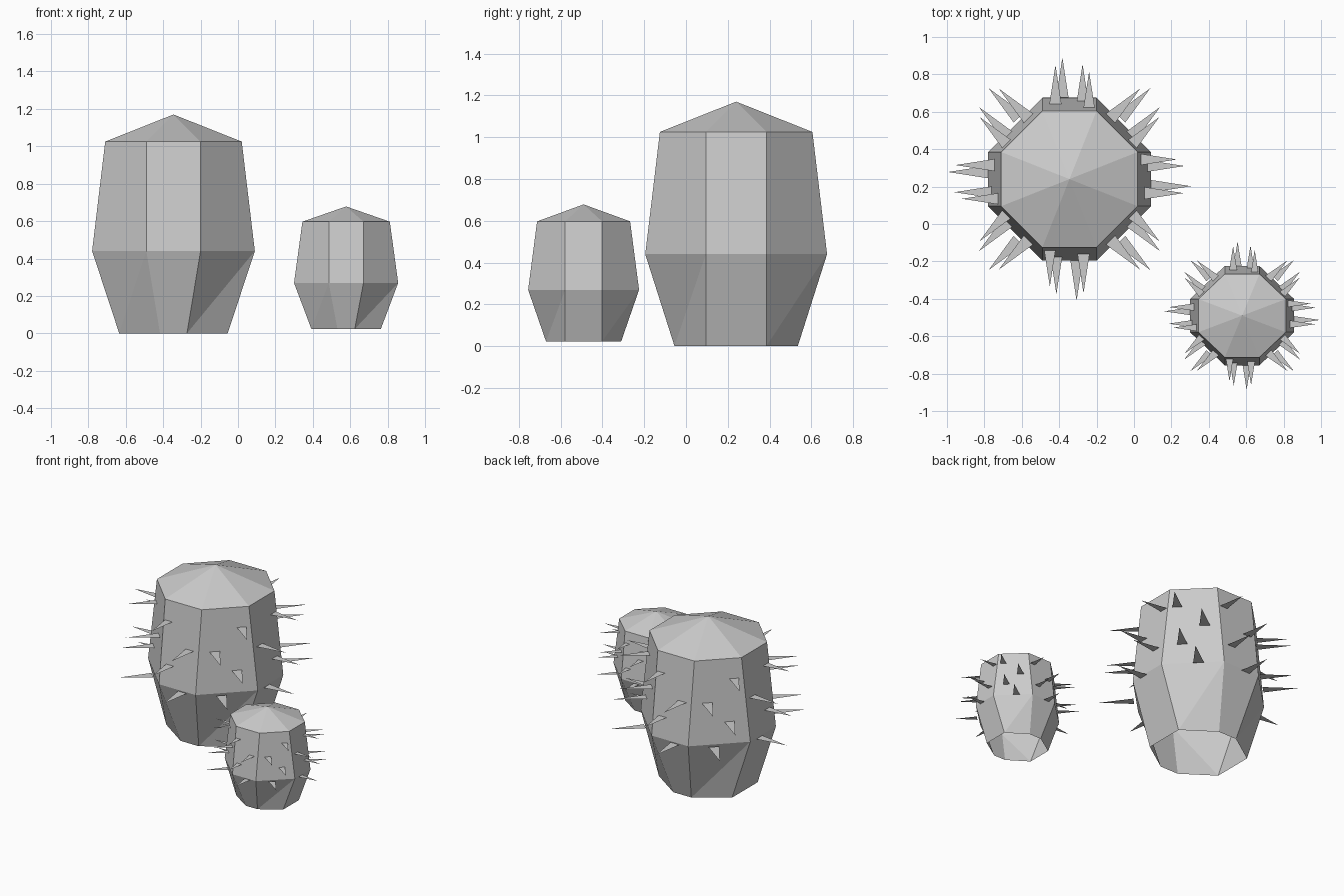
import bpy
import bmesh
import math
from mathutils import Vector, Matrix

cube = bpy.data.objects.get("Cube")
if cube:
    bpy.data.objects.remove(cube, do_unlink=True)


def make_material(name, rgb):
    mat = bpy.data.materials.new(name)
    mat.use_nodes = True
    color = (*rgb, 1.0)
    mat.diffuse_color = color
    mat.node_tree.nodes["Principled BSDF"].inputs["Base Color"].default_value = color
    return mat


GREY = make_material("light grey", (0.6, 0.6, 0.6))


def finish(bm, name, location, scale):
    bm.transform(Matrix.Diagonal((*scale, 1.0)))
    mesh = bpy.data.meshes.new(name)
    bm.to_mesh(mesh)
    bm.free()
    mesh.materials.append(GREY)
    obj = bpy.data.objects.new(name, mesh)
    obj.location = location
    bpy.context.collection.objects.link(obj)
    return obj


def ring(bm, z, side, side_half, front, front_half):
    """Eight-sided ring, counter-clockwise from the front right corner."""
    quarter = [(front_half, -front), (side, -side_half),
               (side, side_half), (front_half, front)]
    corners = quarter + [(-x, -y) for x, y in quarter]
    return [bm.verts.new((x, y, z)) for x, y in corners]


def cactus_body(name, location, scale):
    bm = bmesh.new()
    base = ring(bm, 0.0, 0.29, 0.145, 0.295, 0.072)
    belly = ring(bm, 0.44, 0.435, 0.145, 0.435, 0.145)
    shoulder = ring(bm, 1.025, 0.365, 0.145, 0.365, 0.145)
    apex = bm.verts.new((0, 0, 1.17))
    for i in range(8):
        j = (i + 1) % 8
        # tapering foot, open underneath
        bm.faces.new((base[i], base[j], belly[j]))
        bm.faces.new((base[i], belly[j], belly[i]))
        # upper wall and pointed cap
        bm.faces.new((belly[i], belly[j], shoulder[j], shoulder[i]))
        bm.faces.new((shoulder[i], shoulder[j], apex))
    return finish(bm, name, location, scale)


# height, sideways offset and tip radius of the spikes on one wall
SPIKES = [(0.885, 0.105, 0.575), (0.73, -0.075, 0.61),
          (0.59, 0.07, 0.615), (0.43, -0.038, 0.65)]
MIRROR = [1, -1, -1, 1]


def cactus_spikes(name, location, scale):
    bm = bmesh.new()
    for wall in range(8):
        angle = wall * math.pi / 4
        out = Vector((math.cos(angle), math.sin(angle), 0))
        along = Vector((-out.y, out.x, 0))
        for z, offset, tip in SPIKES:
            centre = along * offset * MIRROR[wall % 4] + Vector((0, 0, z))
            root = centre + out * (tip - 0.225)
            points = (root - along * 0.035, centre + out * tip, root + along * 0.035)
            bm.faces.new([bm.verts.new(p) for p in points])
    return finish(bm, name, location, scale)


for label, spot, size in [("large", (-0.345, 0.24, 0), (1, 1, 1)),
                          ("small", (0.578, -0.49, 0.023), (0.64, 0.61, 0.56))]:
    cactus_body(label + "_cactus_body", spot, size)
    cactus_spikes(label + "_cactus_spikes", spot, size)
